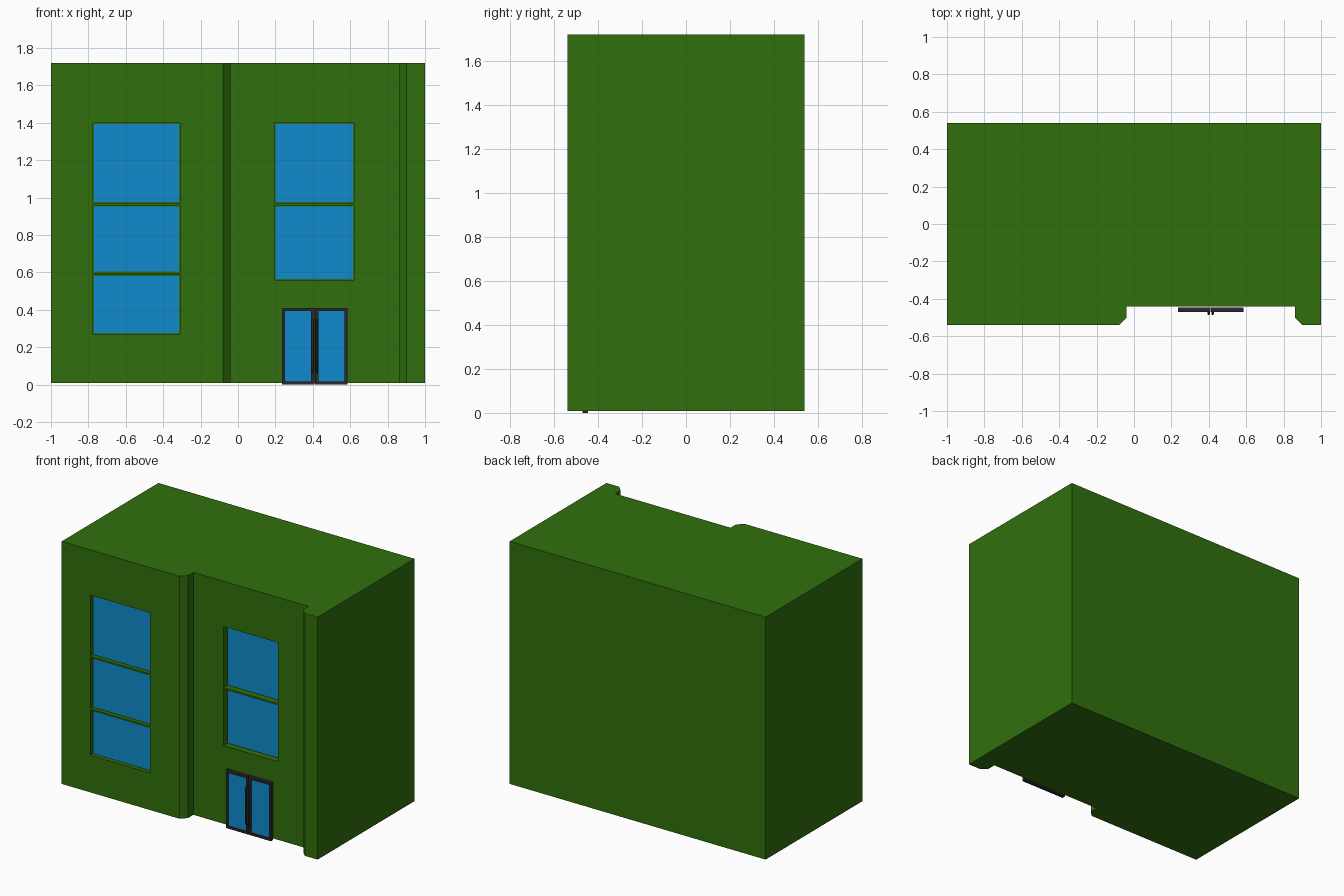
import bpy, bmesh
from mathutils import Matrix, Vector

if "Cube" in bpy.data.objects:
    bpy.data.objects.remove(bpy.data.objects["Cube"])


def material(name, rgb):
    m = bpy.data.materials.new(name)
    m.diffuse_color = (*rgb, 1)
    m.use_nodes = True
    m.node_tree.nodes["Principled BSDF"].inputs["Base Color"].default_value = m.diffuse_color
    return m


GREEN = material("green_wall", (0.03, 0.16, 0.004))
BLUE = material("blue_glass", (0.005, 0.26, 0.62))
DARK = material("dark_metal", (0.025, 0.022, 0.025))


def make(name, bm, mat):
    bmesh.ops.recalc_face_normals(bm, faces=bm.faces)
    me = bpy.data.meshes.new(name)
    bm.to_mesh(me)
    bm.free()
    me.materials.append(mat)
    ob = bpy.data.objects.new(name, me)
    bpy.context.collection.objects.link(ob)
    return ob


def boxes(name, mat, *bounds):
    """One object from boxes given as (x0, x1, y0, y1, z0, z1)."""
    bm = bmesh.new()
    for x0, x1, y0, y1, z0, z1 in bounds:
        centre = Vector((x0 + x1, y0 + y1, z0 + z1)) / 2
        size = Matrix.Diagonal((x1 - x0, y1 - y0, z1 - z0, 1))
        bmesh.ops.create_cube(bm, size=1, matrix=Matrix.Translation(centre) @ size)
    return make(name, bm, mat)


# Building body: footprint with the chamfered entrance recess, extruded up
footprint = [(-1, -.54), (-.08, -.54), (-.04, -.50), (-.04, -.44), (.86, -.44),
             (.86, -.50), (.90, -.54), (1, -.54), (1, .54), (-1, .54)]
bm = bmesh.new()
base = bm.faces.new([bm.verts.new((x, y, .008)) for x, y in footprint])
ext = bmesh.ops.extrude_face_region(bm, geom=[base], use_keep_orig=True)
top = [v for v in ext["geom"] if isinstance(v, bmesh.types.BMVert)]
bmesh.ops.translate(bm, verts=top, vec=(0, 0, 1.712))
body = make("building_body", bm, GREEN)

# Window openings: x range, wall plane, depth, then the height of each pane
columns = [("left", -.775, -.31, -.54, .03, [(.27, .588), (.598, .958), (.97, 1.40)]),
           ("right", .195, .62, -.44, .045, [(.56, .958), (.97, 1.40)])]
holes = []
for side, x0, x1, y, depth, rows in columns:
    for i, (z0, z1) in enumerate(rows):
        holes.append((x0, x1, y - .05, y + depth, z0, z1))
        boxes(f"{side}_window_glass_{i + 1}", BLUE,
              (x0 + .006, x1 - .006, y + depth - .006, y + depth + .004, z0 + .006, z1 - .006))

cutter = boxes("window_cutter", GREEN, *holes)
cutter.hide_render = True
mod = body.modifiers.new("windows", "BOOLEAN")
mod.operation = "DIFFERENCE"
mod.solver = "EXACT"
mod.object = cutter
bpy.context.view_layer.objects.active = body
bpy.ops.object.modifier_apply(modifier=mod.name)
bpy.data.objects.remove(cutter)

# Double door: each leaf has a frame, a glass pane and a bowed pull handle
CX, Y0, Y1 = .41, -.47, -.446
for side, s in (("left", -1), ("right", 1)):
    def leaf_box(a, b, *rest):
        return (*sorted((CX + s * a, CX + s * b)), *rest)

    boxes(f"{side}_door_frame", DARK,
          leaf_box(.001, .020, Y0, Y1, 0, .41),
          leaf_box(.160, .176, Y0, Y1, 0, .41),
          leaf_box(.020, .160, Y0, Y1, 0, .016),
          leaf_box(.020, .160, Y0, Y1, .393, .41))
    boxes(f"{side}_door_glass", BLUE,
          leaf_box(.020, .160, -.461, -.453, .016, .393))

    cu = bpy.data.curves.new(f"{side}_door_handle", "CURVE")
    cu.dimensions = "3D"
    cu.bevel_depth = .006
    cu.bevel_resolution = 2
    cu.use_fill_caps = True
    cu.materials.append(DARK)
    sp = cu.splines.new("POLY")
    path = [(Y0 + .004, .065), (-.479, .08), (-.481, .10),
            (-.481, .31), (-.479, .33), (Y0 + .004, .345)]
    sp.points.add(len(path) - 1)
    for p, (y, z) in zip(sp.points, path):
        p.co = (CX + s * .011, y, z, 1)
    handle = bpy.data.objects.new(cu.name, cu)
    bpy.context.collection.objects.link(handle)
